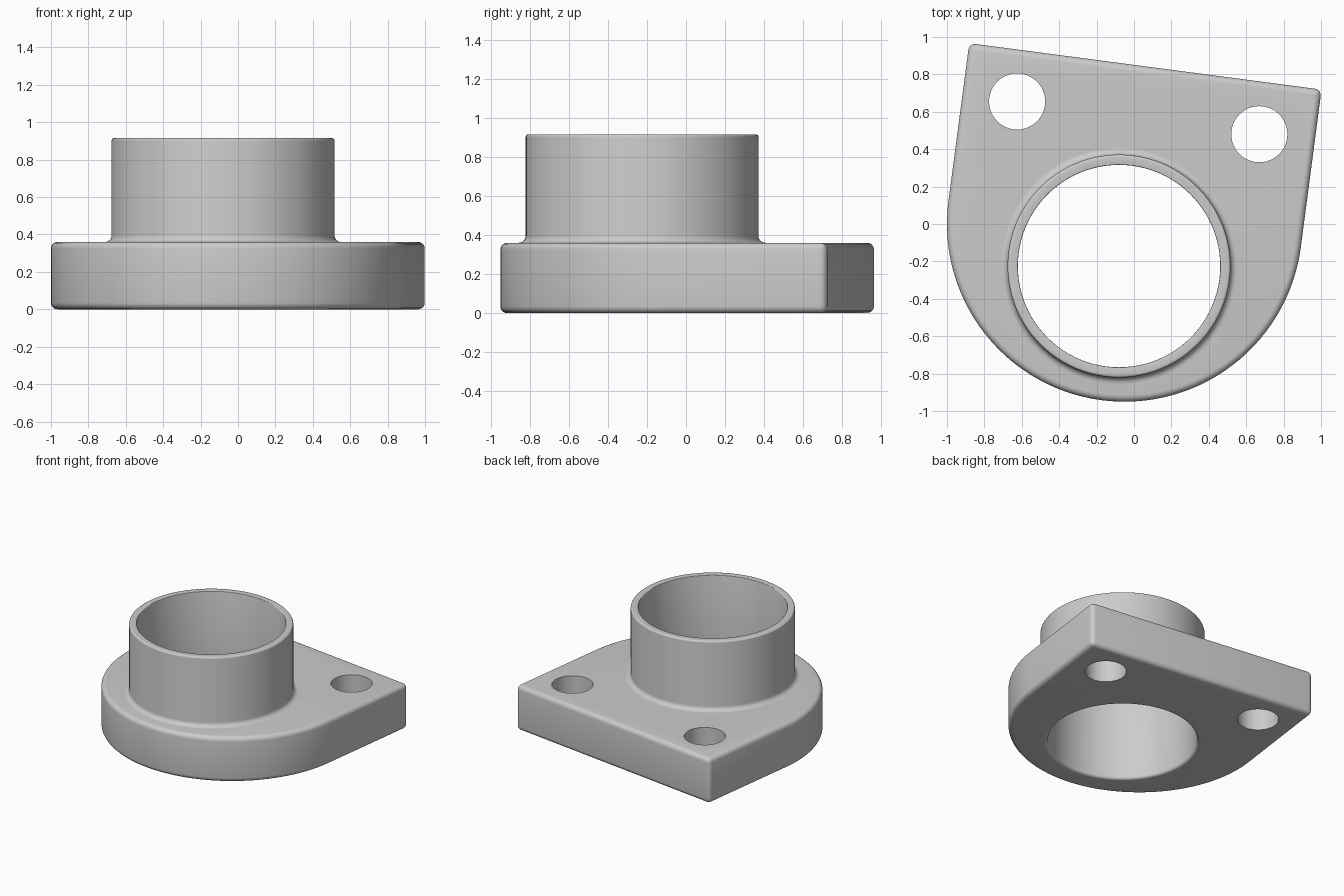
import bpy, bmesh, math
from mathutils import Matrix, Vector

if "Cube" in bpy.data.objects:
    bpy.data.objects.remove(bpy.data.objects["Cube"], do_unlink=True)

THICK, TOP = 0.36, 0.915             # plate thickness, tube height
TILT = math.radians(-7.5)            # plate outline turned about z
ARC_CENTRE, ARC_R, BACK = Vector((-0.05, 0, 0)), 0.95, 0.85
TUBE = Vector((-0.08, -0.225, 0))
OUTER, BORE, SEAT = 0.596, 0.541, 0.58
HOLES = [(-0.625, 0.655), (0.67, 0.48)]

grey = bpy.data.materials.new("light_grey")
grey.use_nodes = True
colour = (0.6, 0.6, 0.6, 1)
grey.diffuse_color = colour
grey.node_tree.nodes["Principled BSDF"].inputs["Base Color"].default_value = colour


def make_object(name, bm):
    bmesh.ops.recalc_face_normals(bm, faces=bm.faces)
    mesh = bpy.data.meshes.new(name)
    bm.to_mesh(mesh)
    bm.free()
    obj = bpy.data.objects.new(name, mesh)
    bpy.context.collection.objects.link(obj)
    mesh.materials.append(grey)
    return obj


def activate(obj):
    bpy.ops.object.select_all(action='DESELECT')
    obj.select_set(True)
    bpy.context.view_layer.objects.active = obj


def smooth(obj):
    activate(obj)
    bpy.ops.object.shade_smooth_by_angle(angle=math.radians(35))


def cut_hole(obj, x, y, radius, segments):
    bm = bmesh.new()
    bmesh.ops.create_cone(bm, cap_ends=True, segments=segments, radius1=radius,
                          radius2=radius, depth=2, matrix=Matrix.Translation((x, y, 0)))
    cutter = make_object("hole_cutter", bm)
    cutter.hide_render = True
    mod = obj.modifiers.new("hole", 'BOOLEAN')
    mod.operation, mod.solver, mod.object = 'DIFFERENCE', 'EXACT', cutter
    activate(obj)
    bpy.ops.object.modifier_apply(modifier=mod.name)
    bpy.data.objects.remove(cutter, do_unlink=True)


def fillet(cr, cz, radius, start, end, steps=6):
    """Quarter-round profile points (radius, height), angles in degrees."""
    angles = [math.radians(start + (end - start) * i / steps) for i in range(steps + 1)]
    return [(cr + radius * math.cos(a), cz + radius * math.sin(a)) for a in angles]


# Mounting plate: half-round front, square back, rounded edges
arc = [math.pi + math.pi * i / 72 for i in range(73)]
outline = [Vector((ARC_R * math.cos(a), ARC_R * math.sin(a), 0)) for a in arc]
outline += [Vector((ARC_R, BACK, 0)), Vector((-ARC_R, BACK, 0))]
turn = Matrix.Translation(ARC_CENTRE) @ Matrix.Rotation(TILT, 4, 'Z')
bm = bmesh.new()
base = bm.faces.new([bm.verts.new(turn @ p) for p in outline])
raised = bmesh.ops.extrude_face_region(bm, geom=[base], use_keep_orig=True)["geom"]
bmesh.ops.translate(bm, vec=(0, 0, THICK),
                    verts=[v for v in raised if isinstance(v, bmesh.types.BMVert)])
plate = make_object("mounting_plate", bm)
bevel = plate.modifiers.new("rounded_edges", 'BEVEL')
bevel.width, bevel.segments, bevel.limit_method = 0.035, 5, 'ANGLE'
activate(plate)
bpy.ops.object.modifier_apply(modifier=bevel.name)

# Bolt holes and the seat for the tube
for x, y in HOLES:
    cut_hole(plate, x, y, 0.15, 48)
cut_hole(plate, TUBE.x, TUBE.y, SEAT, 96)
smooth(plate)

# Tube: revolved wall with a fillet at its foot and rounded lips
profile = [(SEAT, THICK)]
profile += fillet(OUTER + 0.035, THICK + 0.035, 0.035, 270, 180)
profile += fillet(OUTER - 0.014, TOP - 0.014, 0.014, 0, 90)
profile += fillet(BORE + 0.005, TOP - 0.005, 0.005, 90, 180, 3)
profile += fillet(BORE + 0.022, 0.022, 0.022, 180, 270)
profile += [(SEAT, 0)]
bm = bmesh.new()
ring = [bm.verts.new(TUBE + Vector((r, 0, z))) for r, z in profile]
edges = [bm.edges.new(pair) for pair in zip(ring, ring[1:])]
bmesh.ops.spin(bm, geom=ring + edges, cent=TUBE, axis=(0, 0, 1),
               angle=math.tau, steps=96, use_merge=True)
bmesh.ops.remove_doubles(bm, verts=bm.verts, dist=0.0001)
# Outward direction is set from the outer wall
tube = make_object("tube", bm)
wall = next(f for f in tube.data.polygons if f.area > 0.01 and
            (f.center - TUBE).xy.length > SEAT + 0.01)
if wall.normal.xy.dot((wall.center - TUBE).xy) < 0:
    tube.data.flip_normals()
smooth(tube)
